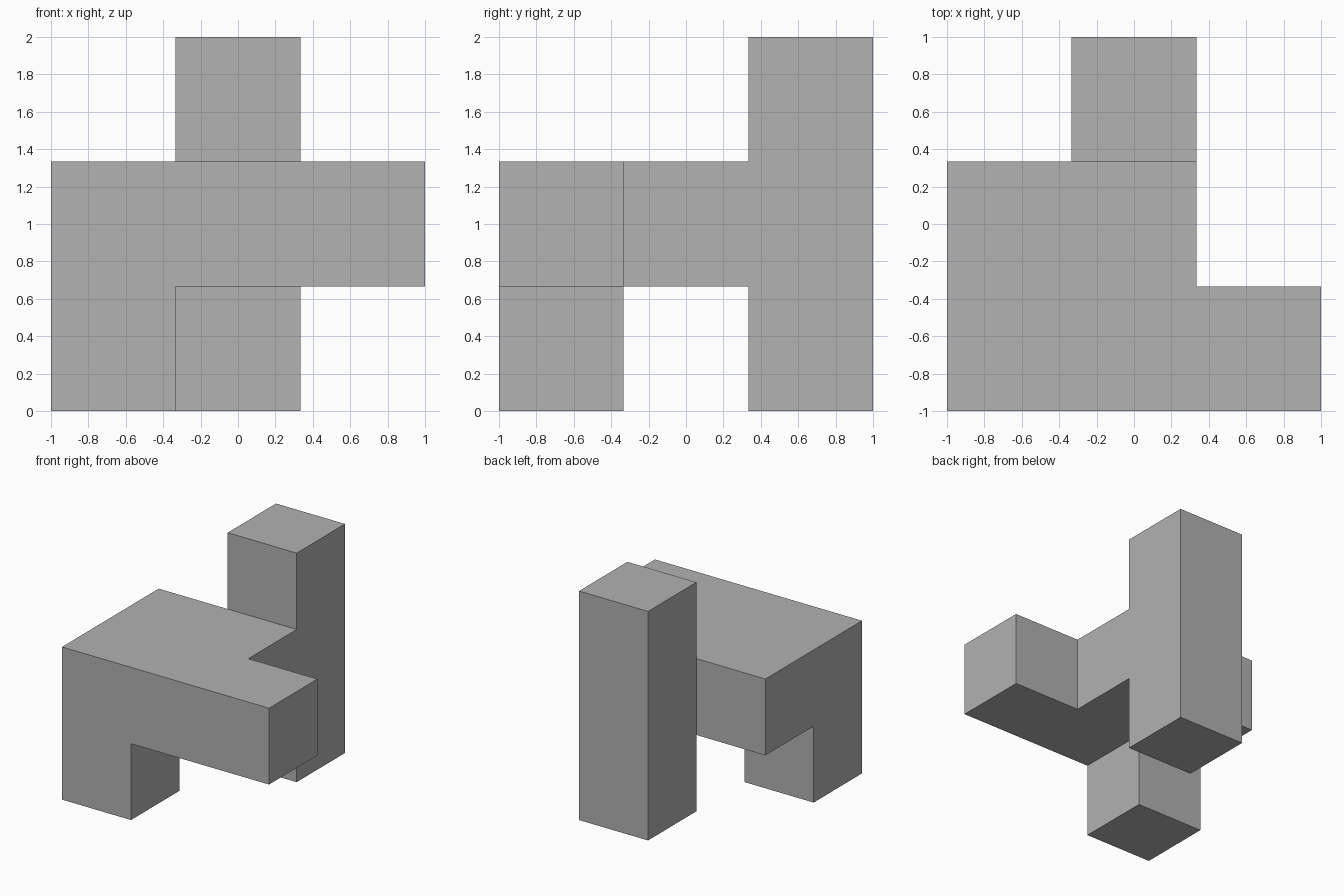
import bpy, bmesh
from mathutils import Vector

default = bpy.data.objects.get("Cube")
if default:
    bpy.data.objects.remove(default, do_unlink=True)

U = 2 / 3  # edge of one unit cell

# Plain grey finish
grey = bpy.data.materials.new("plain_grey")
grey.use_nodes = True
colour = (0.445, 0.445, 0.445, 1)
grey.diffuse_color = colour
grey.node_tree.nodes["Principled BSDF"].inputs["Base Color"].default_value = colour


def box(x, y, z):
    """Unit cells covered by three half-open index ranges."""
    return {(i, j, k) for i in range(*x) for j in range(*y) for k in range(*z)}


# Cells of each part, merged into one solid
slab = box((-1, 1), (-1, 1), (1, 2))
arm = box((1, 2), (-1, 0), (1, 2))
leg = box((-1, 0), (-1, 0), (0, 1))
column = box((0, 1), (1, 2), (0, 3))
cells = slab | arm | leg | column

# Outer skin: one quad wherever a cell has no neighbour
bm = bmesh.new()
for cell in cells:
    centre = Vector(cell) * U + Vector((0, 0, U / 2))
    for axis in range(3):
        for sign in (-1, 1):
            n = Vector((0, 0, 0))
            n[axis] = sign
            if tuple(c + int(d) for c, d in zip(cell, n)) in cells:
                continue
            a = Vector((0, 0, 0))
            a[(axis + 1) % 3] = 1
            b = n.cross(a)
            corners = (-a - b, a - b, a + b, b - a)
            bm.faces.new([bm.verts.new(centre + (n + c) * U / 2) for c in corners])

# Weld, then merge coplanar quads into clean flat faces
bmesh.ops.remove_doubles(bm, verts=bm.verts[:], dist=0.001)
bmesh.ops.dissolve_limit(bm, angle_limit=0.01, verts=bm.verts[:], edges=bm.edges[:])
bmesh.ops.recalc_face_normals(bm, faces=bm.faces[:])

mesh = bpy.data.meshes.new("block_piece")
bm.to_mesh(mesh)
bm.free()
mesh.materials.append(grey)
bpy.context.collection.objects.link(bpy.data.objects.new("block_piece", mesh))
